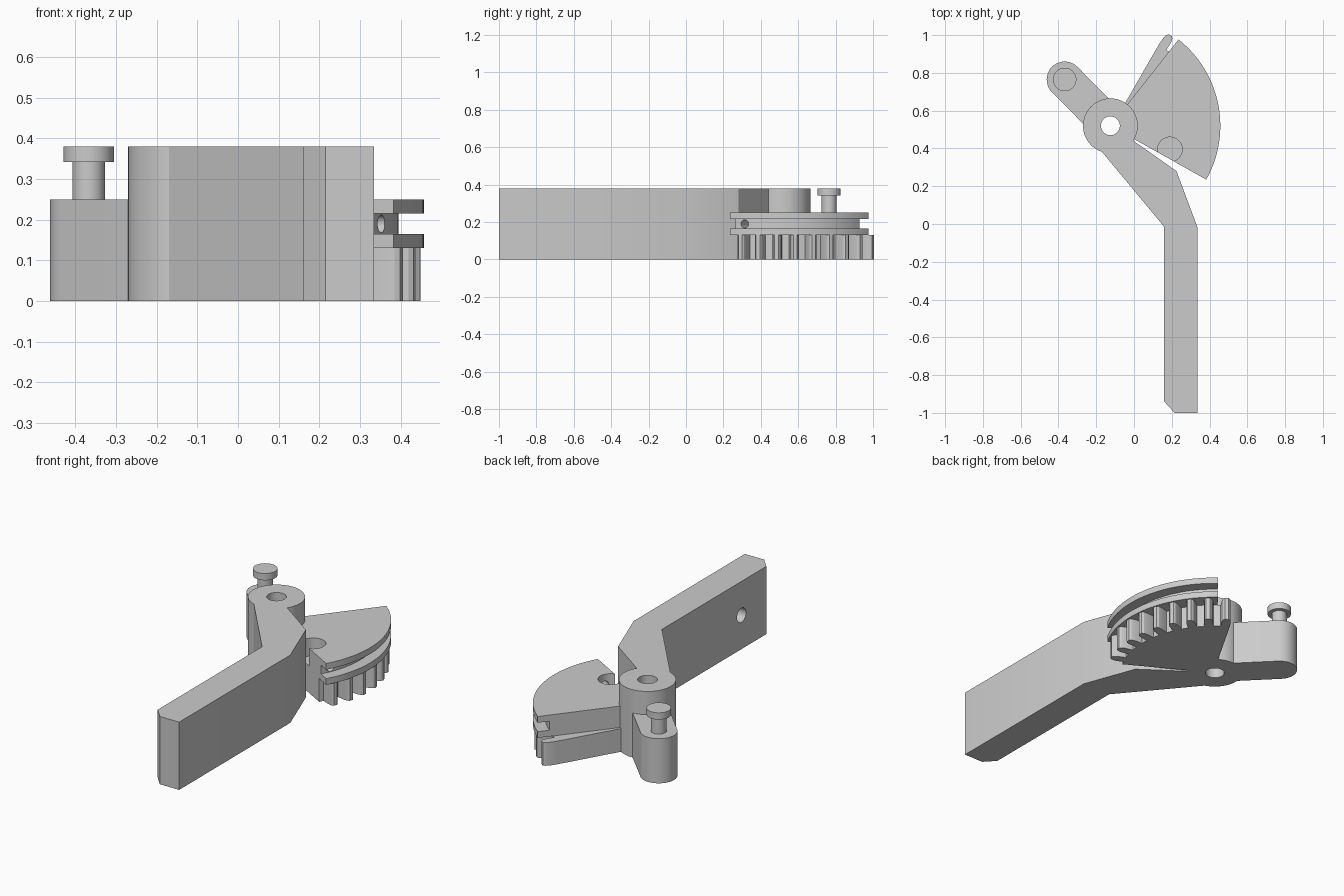
import bpy, bmesh, math
from math import cos, sin, radians
from mathutils import Vector

old = bpy.data.objects.get("Cube")
if old:
    bpy.data.objects.remove(old, do_unlink=True)

grey = bpy.data.materials.new("plain grey")
grey.use_nodes = True
grey.diffuse_color = (0.6, 0.6, 0.6, 1)
grey.node_tree.nodes["Principled BSDF"].inputs["Base Color"].default_value = (0.6, 0.6, 0.6, 1)

HUB = Vector((-0.125, 0.52))
HUB_R = 0.145
JOIN_R = HUB_R - 0.003       # parts sink slightly into the hub
TOP = 0.38


def polar(r, deg, centre=HUB):
    return (centre[0] + r * cos(radians(deg)), centre[1] + r * sin(radians(deg)))


def arc(r, start, end, steps, centre=HUB):
    return [polar(r, start + (end - start) * i / steps, centre) for i in range(steps + 1)]


def finish(name, bm):
    bmesh.ops.recalc_face_normals(bm, faces=bm.faces)
    mesh = bpy.data.meshes.new(name)
    bm.to_mesh(mesh)
    bm.free()
    mesh.materials.append(grey)
    obj = bpy.data.objects.new(name, mesh)
    bpy.context.collection.objects.link(obj)
    return obj


def prism(name, outline, z0, z1):
    bm = bmesh.new()
    face = bm.faces.new([bm.verts.new((x, y, z0)) for x, y in outline])
    new = bmesh.ops.extrude_face_region(bm, geom=[face])["geom"]
    bmesh.ops.translate(bm, vec=(0, 0, z1 - z0),
                        verts=[v for v in new if isinstance(v, bmesh.types.BMVert)])
    return finish(name, bm)


def disc(name, centre, r, z0, z1, sides=64):
    return prism(name, arc(r, 0, 360, sides, centre)[:-1], z0, z1)


def sweep(name, section, start, end, steps):
    """Turn an (r, z) section about the hub axis and cap both ends."""
    bm = bmesh.new()
    rings = []
    for i in range(steps + 1):
        a = start + (end - start) * i / steps
        rings.append([bm.verts.new((*polar(r, a), z)) for r, z in section])
    n = len(section)
    for a, b in zip(rings, rings[1:]):
        for k in range(n):
            bm.faces.new((a[k], a[(k + 1) % n], b[(k + 1) % n], b[k]))
    bm.faces.new(rings[0])
    bm.faces.new(rings[-1])
    return finish(name, bm)


def rod(name, start, end, r):
    """Cylinder between two points, used for drilling."""
    start, end = Vector(start), Vector(end)
    bm = bmesh.new()
    bmesh.ops.create_cone(bm, cap_ends=True, segments=32, radius1=r, radius2=r,
                          depth=(end - start).length)
    obj = finish(name, bm)
    obj.rotation_euler = (end - start).to_track_quat("Z", "Y").to_euler()
    obj.location = (start + end) / 2
    return obj


def cut(target, cutter):
    cutter.hide_render = True
    mod = target.modifiers.new("cut", "BOOLEAN")
    mod.operation = "DIFFERENCE"
    mod.solver = "EXACT"
    mod.object = cutter
    bpy.context.view_layer.update()
    bpy.ops.object.select_all(action="DESELECT")
    target.select_set(True)
    bpy.context.view_layer.objects.active = target
    bpy.ops.object.modifier_apply(modifier=mod.name)
    bpy.data.objects.remove(cutter, do_unlink=True)


# Hub with a through bore
hub = disc("hub", HUB, HUB_R, 0, TOP)
cut(hub, disc("bore_cutter", HUB, 0.05, -0.1, 0.5, 48))

# Bent lever with a chamfered end and a blind hole in its side
lever = prism("lever", arc(JOIN_R, 327, 250, 12) + [
    (0.16, -0.015), (0.16, -0.94), (0.215, -1.0), (0.335, -1.0),
    (0.335, -0.015), (0.225, 0.28)], 0, TOP)
cut(lever, rod("side_hole_cutter", (0.1, -0.72, 0.19), (0.27, -0.72, 0.19), 0.04))

# Lug reaching out to the pin
PIN = Vector((-0.367, 0.765))
LUG_R = 0.095
toward = math.degrees(math.atan2(PIN.y - HUB.y, PIN.x - HUB.x))
spread = math.degrees(math.asin(LUG_R / JOIN_R))
lug = prism("lug", arc(LUG_R, toward - 90, toward + 90, 32, PIN)
            + arc(JOIN_R, toward + spread, toward - spread, 12), 0, 0.25)

# Headed pin
pin_shaft = disc("pin_shaft", PIN, 0.04, 0.25, 0.345, 40)
pin_head = disc("pin_head", PIN, 0.062, 0.342, TOP, 48)

# Grooved pulley sector with a cable pocket and a cable hole
LOW, HIGH = -29.3, 51.7
RIM, CORE = 0.582, 0.52
sector = sweep("pulley_sector", [
    (JOIN_R, 0.13), (RIM, 0.13), (RIM, 0.165), (CORE, 0.165),
    (CORE, 0.215), (RIM, 0.215), (RIM, 0.25), (JOIN_R, 0.25)], LOW, HIGH, 40)
POCKET = (0.19, 0.395)
cut(sector, disc("pocket_cutter", POCKET, 0.065, 0.15, 0.3, 48))
cut(sector, rod("cable_hole_cutter", (*POCKET, 0.19), (*polar(0.62, -23.8), 0.19), 0.022))

# Toothed gear sector underneath
ROOT, PITCH, TIP = 0.5, 0.545, 0.575
outline = arc(JOIN_R, 57, LOW, 12) + [polar(ROOT, LOW)]
for i in range(9):
    mid = -23.6 + 10 * i
    for r, half in ((ROOT, -2.8), (PITCH, -2.5), (0.565, -1.9), (TIP, -1.0),
                    (TIP, 1.0), (0.565, 1.9), (PITCH, 2.5), (ROOT, 2.8)):
        outline.append(polar(r, mid + half))
gear = prism("gear_sector", outline, 0, 0.13)

# Smooth the round walls, keep the edges crisp
bpy.ops.object.select_all(action="DESELECT")
for part in (hub, lever, lug, pin_shaft, pin_head, sector, gear):
    part.select_set(True)
bpy.context.view_layer.objects.active = hub
bpy.ops.object.shade_smooth_by_angle(angle=radians(25))
